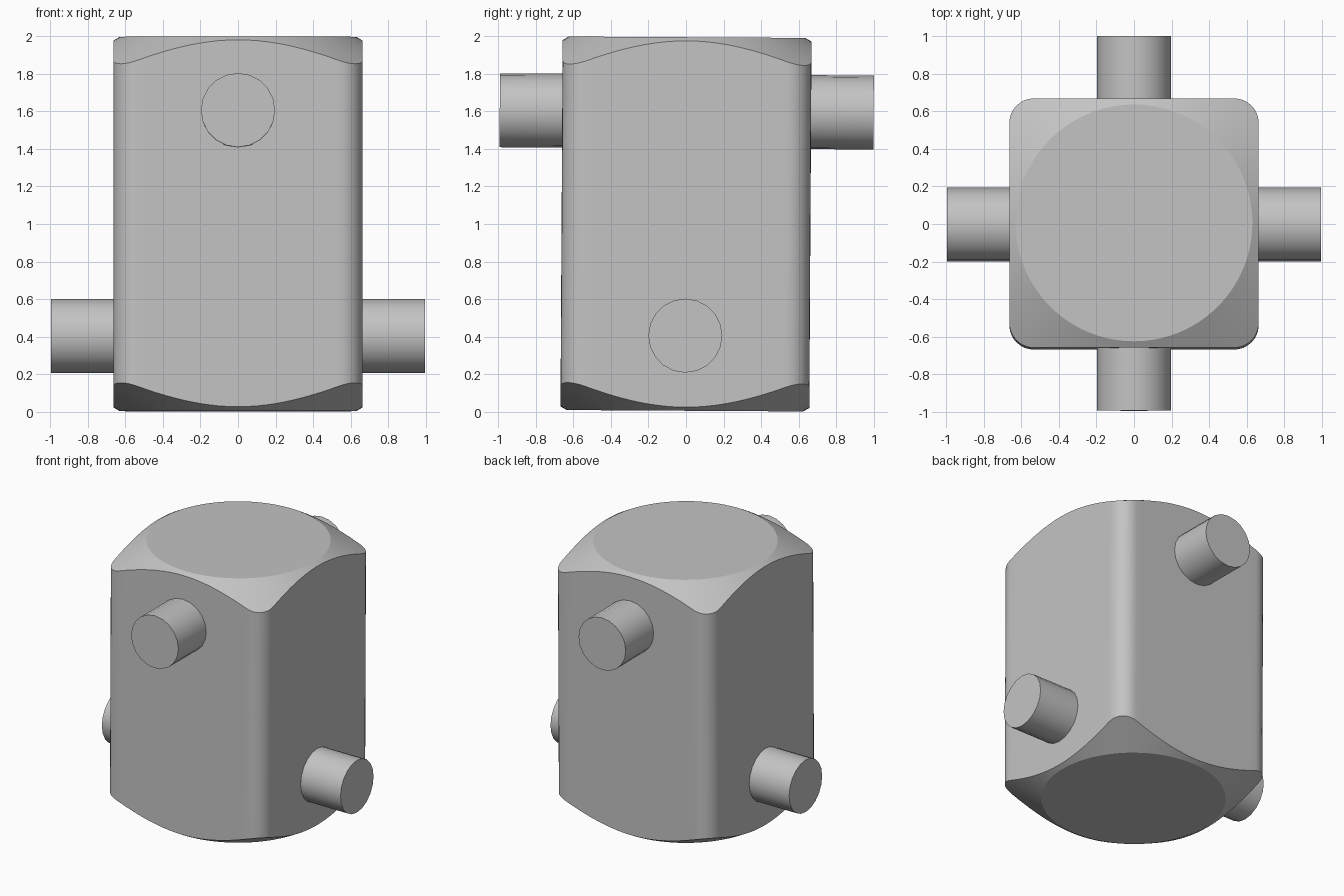
import bpy, bmesh, math
from mathutils import Matrix, Vector

cube = bpy.data.objects.get("Cube")
if cube:
    bpy.data.objects.remove(cube, do_unlink=True)

HALF, CORNER, HEIGHT = 0.663, 0.13, 1.99
DISC, SLOPE = 0.63, math.tan(math.radians(30))
TILT = Matrix.Translation((0, 0, 1)) @ Matrix.Rotation(-0.006, 4, 'X') @ Matrix.Translation((0, 0, -1))

grey = bpy.data.materials.new("plain grey")
grey.use_nodes = True
grey.diffuse_color = (0.55, 0.55, 0.55, 1)
grey.node_tree.nodes["Principled BSDF"].inputs["Base Color"].default_value = grey.diffuse_color


def finish(name, bm):
    bmesh.ops.recalc_face_normals(bm, faces=bm.faces)
    bm.transform(TILT)
    mesh = bpy.data.meshes.new(name)
    bm.to_mesh(mesh)
    bm.free()
    mesh.materials.append(grey)
    obj = bpy.data.objects.new(name, mesh)
    bpy.context.collection.objects.link(obj)
    bpy.ops.object.select_all(action='DESELECT')
    obj.select_set(True)
    bpy.context.view_layer.objects.active = obj
    bpy.ops.object.shade_smooth_by_angle(angle=math.radians(25))
    return obj


def rounded_square(arc_steps=8, side_steps=20):
    """Outline of the block: each corner arc followed by a straight side."""
    inner = HALF - CORNER
    points = []
    for quarter in range(4):
        turn = Matrix.Rotation(quarter * math.pi / 2, 2)
        for i in range(arc_steps):
            a = i / arc_steps * math.pi / 2
            points.append(turn @ Vector((inner + CORNER * math.cos(a), inner + CORNER * math.sin(a))))
        for i in range(side_steps):
            points.append(turn @ Vector((inner - 2 * inner * i / side_steps, HALF)))
    return points


# Block with conical chamfers leaving a round flat at each end
bm = bmesh.new()
outline = rounded_square()
low, high = 1 - HEIGHT / 2, 1 + HEIGHT / 2


def ring(points, height):
    return [bm.verts.new((p.x, p.y, height(p))) for p in points]


def drop(p):
    return (p.length - DISC) * SLOPE


disc = [p.normalized() * DISC for p in outline]
rings = [ring(disc, lambda p: low),
         ring(outline, lambda p: low + drop(p)),
         ring(outline, lambda p: high - drop(p)),
         ring(disc, lambda p: high)]
for a, b in zip(rings, rings[1:]):
    for i in range(len(outline)):
        j = (i + 1) % len(outline)
        bm.faces.new((a[i], a[j], b[j], b[i]))
bm.faces.new(rings[0])
bm.faces.new(rings[-1])
finish("body_block", bm)

# Round pipe stubs: high on front and back, low on the two sides
STUB_IN, STUB_OUT = 0.6, 0.996
for name, direction, z in (("front_pipe", (0, -1, 0), 1.6), ("back_pipe", (0, 1, 0), 1.6),
                           ("left_pipe", (1, 0, 0), 0.405), ("right_pipe", (-1, 0, 0), 0.405)):
    d = Vector(direction)
    place = Matrix.Translation(d * (STUB_IN + STUB_OUT) / 2 + Vector((0, 0, z)))
    bm = bmesh.new()
    bmesh.ops.create_cone(bm, cap_ends=True, segments=20, radius1=0.197, radius2=0.197,
                          depth=STUB_OUT - STUB_IN,
                          matrix=place @ d.to_track_quat('Z', 'Y').to_matrix().to_4x4())
    finish(name, bm)
